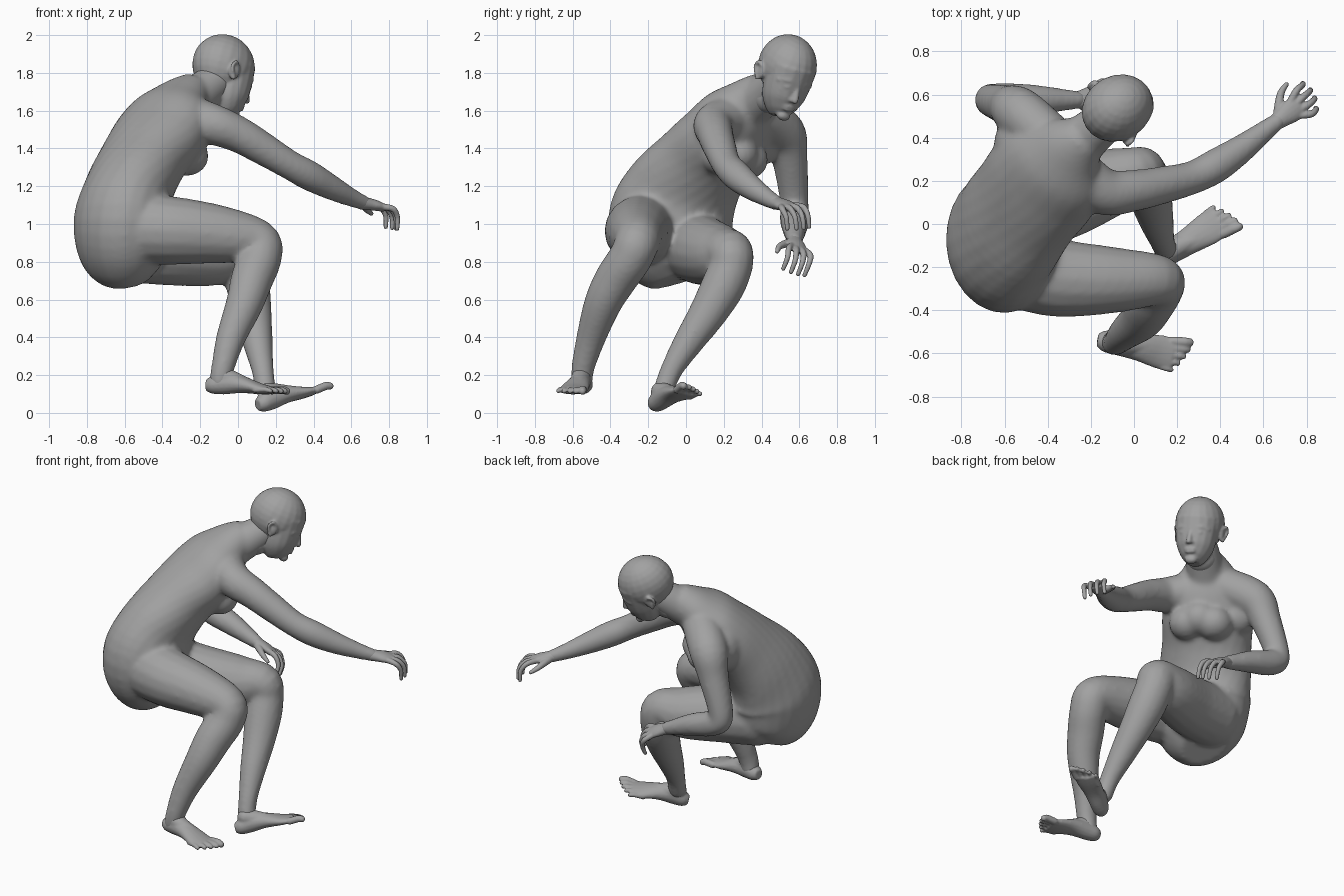
import bpy, bmesh, math
from mathutils import Vector, Matrix

cube = bpy.data.objects.get("Cube")
if cube:
    bpy.data.objects.remove(cube, do_unlink=True)

skin = bpy.data.materials.new("grey clay")
skin.use_nodes = True
GREY = (0.36, 0.36, 0.36, 1)
skin.diffuse_color = GREY
skin.node_tree.nodes["Principled BSDF"].inputs["Base Color"].default_value = GREY


def curve(keys, steps=5):
    """Smoothly resample a list of number tuples."""
    keys = [Vector(k) for k in keys]
    out = []
    for i in range(len(keys) - 1):
        a, b = keys[max(i - 1, 0)], keys[i]
        c, d = keys[i + 1], keys[min(i + 2, len(keys) - 1)]
        for s in range(steps):
            t = s / steps
            out.append(0.5 * (2 * b + (c - a) * t + (2 * a - 5 * b + 4 * c - d) * t * t
                              + (3 * b - a - 3 * c + d) * t ** 3))
    return out + [keys[-1]]


def loft(bm, keys, mat=Matrix(), sides=16):
    """Keys are x, y, z, half width, half depth, turn of the side axis."""
    pts = curve(keys)
    rings = []
    for i, p in enumerate(pts):
        tan = pts[min(i + 1, len(pts) - 1)] - pts[max(i - 1, 0)]
        tan = Vector(tan[:3]).normalized()
        side = Vector((-math.sin(p[5]), math.cos(p[5]), 0))
        side = (side - side.dot(tan) * tan).normalized()
        deep = tan.cross(side)
        ring = []
        for k in range(sides):
            a = math.tau * k / sides
            ring.append(bm.verts.new(mat @ (Vector(p[:3]) + side * p[3] * math.cos(a)
                                            + deep * p[4] * math.sin(a))))
        rings.append(ring)
    new = [bm.faces.new(rings[0][::-1]), bm.faces.new(rings[-1])]
    for r, q in zip(rings, rings[1:]):
        for k in range(sides):
            j = (k + 1) % sides
            new.append(bm.faces.new((r[k], r[j], q[j], q[k])))
    if mat.determinant() < 0:
        bmesh.ops.reverse_faces(bm, faces=new)


def ball(bm, centre, size, mat=Matrix()):
    made = bmesh.ops.create_uvsphere(
        bm, u_segments=20, v_segments=14, radius=1,
        matrix=mat @ Matrix.Translation(centre) @ Matrix.Diagonal((*size, 1)))
    if mat.determinant() < 0:
        faces = {f for v in made["verts"] for f in v.link_faces}
        bmesh.ops.reverse_faces(bm, faces=list(faces))


def limb(bm, keys, turn=0.0, mat=Matrix()):
    """Round tube with rounded ends; keys are x, y, z, radius."""
    loft(bm, [(x, y, z, r, r, turn) for x, y, z, r in keys], mat)
    for x, y, z, r in (keys[0], keys[-1]):
        ball(bm, (x, y, z), (r, r, r), mat)


def finish(name, bm, voxel, rounds):
    mesh = bpy.data.meshes.new(name)
    bm.to_mesh(mesh)
    bm.free()
    mesh.materials.append(skin)
    obj = bpy.data.objects.new(name, mesh)
    bpy.context.collection.objects.link(obj)
    fuse = obj.modifiers.new("fuse", "REMESH")
    fuse.mode, fuse.voxel_size, fuse.use_smooth_shade = "VOXEL", voxel, True
    soft = obj.modifiers.new("soften", "SMOOTH")
    soft.factor, soft.iterations = 0.5, rounds


def frame(origin, fwd, side, flip=1):
    """Local axes: x forward, y to the inner side, z up."""
    f = Vector(fwd).normalized()
    s = Vector(side)
    s = (s - s.dot(f) * f).normalized()
    u = f.cross(s) * flip
    m = Matrix((f, s, u)).transposed().to_4x4()
    m.translation = origin
    return m


# Trunk, twisting from the hips to the shoulders
body = bmesh.new()
loft(body, [(-.59, -.02, .71, .17, .13, .1), (-.605, -.05, .81, .28, .225, .05),
            (-.61, -.08, 1.0, .335, .262, .05), (-.58, -.02, 1.17, .31, .235, .15),
            (-.505, .09, 1.33, .28, .215, .45), (-.42, .20, 1.46, .28, .205, .75),
            (-.35, .28, 1.57, .255, .18, .78), (-.29, .35, 1.655, .17, .13, .78),
            (-.22, .41, 1.71, .10, .10, .7)], sides=24)
# Chest and left shoulder blade
for spot in ((-.27, .19, 1.36), (-.37, .32, 1.34), (-.30, .27, 1.37)):
    ball(body, spot, (.115, .115, .105))
ball(body, (-.52, .37, 1.45), (.13, .14, .15))
limb(body, [(-.28, .35, 1.63, .12), (-.19, .43, 1.70, .108), (-.1, .5, 1.77, .095)])

# Right arm stretched forward, left arm bent
limb(body, [(-.28, .25, 1.57, .12), (-.14, .15, 1.53, .11), (.0, .155, 1.475, .097),
            (.13, .18, 1.40, .088), (.27, .215, 1.315, .078), (.38, .27, 1.255, .08),
            (.5, .35, 1.19, .066), (.6, .427, 1.14, .05), (.67, .48, 1.11, .04)])
limb(body, [(-.40, .40, 1.57, .12), (-.53, .515, 1.48, .12), (-.59, .55, 1.34, .095),
            (-.665, .575, 1.10, .075), (-.60, .575, 1.035, .08), (-.45, .575, .985, .07),
            (-.26, .575, .91, .042)], 1.2)

# Legs bent at the knee
limb(body, [(-.54, -.2, .975, .19), (-.35, -.25, .965, .182), (-.1, -.26, .945, .155),
            (.10, -.26, .905, .122), (.115, -.295, .82, .116), (.075, -.37, .71, .113),
            (.035, -.44, .58, .10), (-.04, -.505, .39, .078), (-.08, -.545, .24, .062),
            (-.095, -.55, .17, .058)])
limb(body, [(-.56, .05, .88, .19), (-.35, .1, .855, .182), (-.12, .19, .833, .16),
            (.01, .235, .84, .125), (.035, .235, .77, .117), (.055, .19, .66, .116),
            (.08, .11, .52, .10), (.105, .01, .37, .08), (.13, -.075, .23, .06),
            (.145, -.115, .13, .056)])
finish("body", body, .014, 10)

# Head, in its own frame: x forward, y to its left, z up
head = bmesh.new()
pose = (Matrix.Translation((-.07, .54, 1.83)) @ Matrix.Rotation(.5, 4, "Z")
        @ Matrix.Rotation(.42, 4, "Y") @ Matrix.Rotation(-.2, 4, "X"))
ball(head, (-.01, 0, .005), (.173, .15, .166), pose)
loft(head, [(.03, 0, .02, .138, .134, 0), (.05, 0, -.08, .128, .122, 0),
            (.062, 0, -.155, .112, .11, 0), (.08, 0, -.21, .08, .085, 0),
            (.095, 0, -.242, .045, .055, 0)], pose)
limb(head, [(-.03, 0, -.08, .09), (-.07, 0, -.2, .095)], 0, pose)
limb(head, [(.15, 0, -.04, .014), (.168, 0, -.08, .016), (.182, 0, -.115, .018)], 0, pose)
for s in (-1, 1):
    ball(head, (.166, s * .016, -.12), (.016, .014, .011), pose)
    limb(head, [(.15, s * .015, -.03, .014), (.14, s * .06, -.025, .016),
                (.11, s * .098, -.04, .014)], 0, pose)
    ball(head, (.145, s * .05, -.06), (.016, .024, .012), pose)
    # Ears
    ball(head, (-.015, s * .142, -.055), (.034, .016, .052), pose)
    limb(head, [(.0, s * .148, -.03, .009), (-.03, s * .165, -.015, .01),
                (-.045, s * .165, -.05, .01), (-.01, s * .15, -.1, .01)], 0, pose)
for z, size in ((-.160, .010), (-.179, .011)):
    ball(head, (.158, 0, z), (.014, .036, size), pose)
ball(head, (.132, 0, -.225), (.03, .04, .028), pose)
finish("head", head, .008, 4)


# Hands with curled fingers
def hand(name, m):
    bm = bmesh.new()
    loft(bm, [(-.03, 0, 0, .037, .036, 0), (.02, 0, 0, .044, .033, 0),
              (.07, 0, 0, .054, .029, 0), (.12, 0, -.004, .052, .022, 0)], m)
    for i, reach in enumerate((.95, 1.05, 1, .8)):
        y = .040 - .027 * i
        spread = y * 1.6
        limb(bm, [(.10, y, 0, .018), (.10 + .055 * reach, spread, -.002, .0165),
                  (.10 + .1 * reach, spread, -.04, .0145),
                  (.10 + .115 * reach, spread, -.1, .012)], 0, m)
    limb(bm, [(.015, .02, -.01, .024), (.05, .06, -.018, .021),
              (.09, .095, -.03, .017), (.135, .11, -.045, .012)], 1.2, m)
    finish(name, bm, .006, 3)


hand("right_hand", frame((.67, .48, 1.11), (.8, .58, -.16), (-.6, .8, .1)))
hand("left_hand", frame((-.26, .575, .91), (.9, .18, -.38), (0, -.85, .4), -1))


# Feet with toes
def foot(name, m):
    bm = bmesh.new()
    loft(bm, [(-.05, 0, .003, .03, .03, 0), (-.015, 0, .003, .05, .048, 0),
              (.05, 0, .012, .056, .058, 0), (.14, 0, .008, .064, .046, 0),
              (.24, -.004, -.012, .078, .03, 0), (.305, -.004, -.02, .074, .021, 0)], m)
    limb(bm, [(.03, 0, .055, .052), (.09, 0, .03, .05), (.16, .01, .008, .04)], 0, m)
    for i, (tip, r) in enumerate(((.395, .022), (.387, .017), (.372, .016),
                                  (.352, .015), (.325, .014))):
        y = .058 - .032 * i
        limb(bm, [(tip - .1, y * .95, -.02, r), (tip - .045, y * 1.05, -.016, r),
                  (tip - r, y * 1.1, -.023, r * .9)], 0, m)
    finish(name, bm, .007, 4)


foot("right_foot", frame((-.12, -.545, .145), (1, -.18, -.02), (.18, 1, 0)))
foot("left_foot", frame((.145, -.15, .053), (.82, .52, .27), (.55, -.82, .2), -1))
